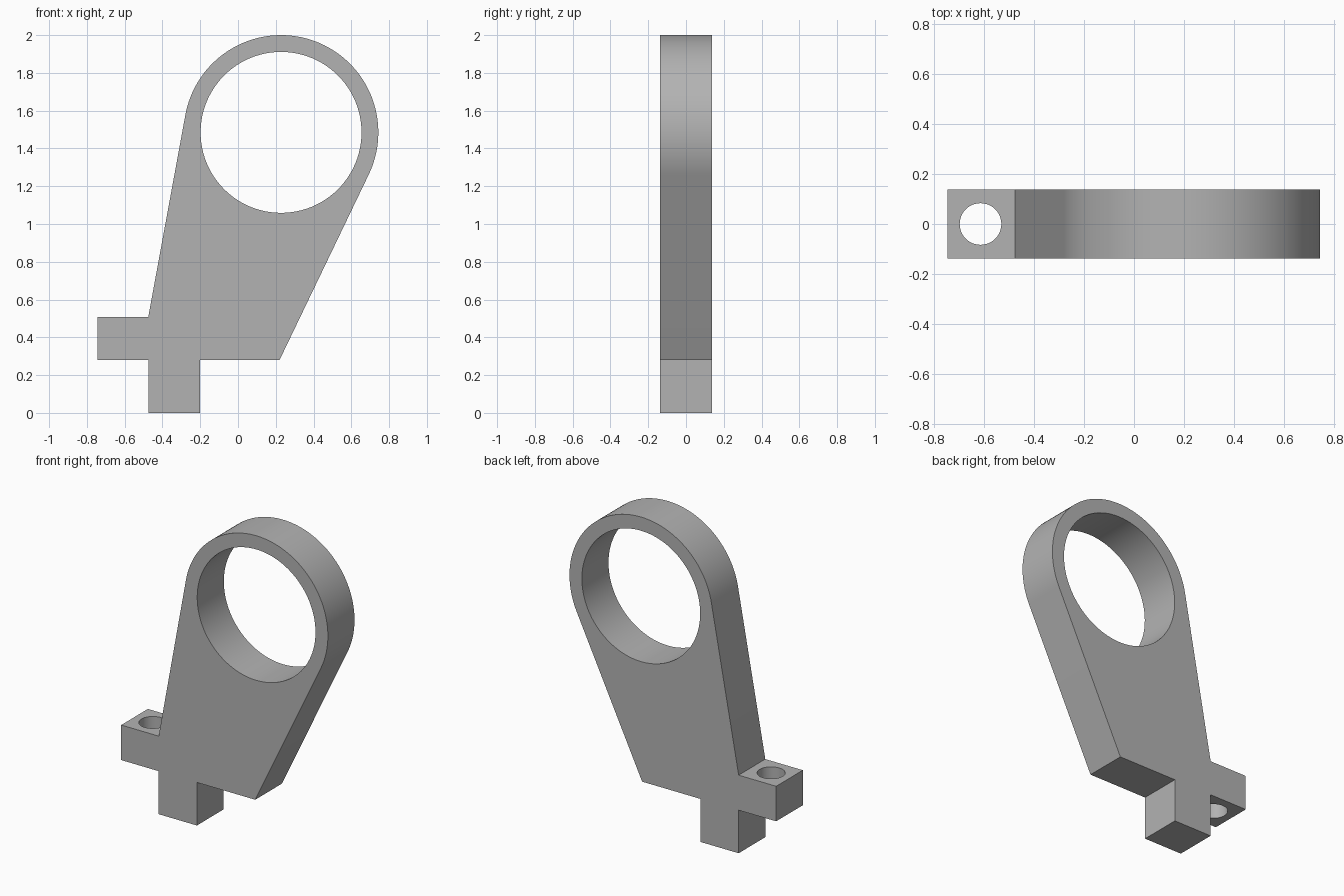
import bpy
import bmesh
from math import acos, atan2, cos, hypot, pi, radians, sin

if "Cube" in bpy.data.objects:
    bpy.data.objects.remove(bpy.data.objects["Cube"], do_unlink=True)

HALF = 0.137                       # half thickness of the plate
CX, CZ, R, BORE = 0.228, 1.485, 0.515, 0.426
STEPS = 72

grey = bpy.data.materials.new("plain grey")
grey.use_nodes = True
grey.diffuse_color = (0.45, 0.45, 0.45, 1)
grey.node_tree.nodes["Principled BSDF"].inputs["Base Color"].default_value = grey.diffuse_color


def tangent_angle(x, z, side):
    """Angle on the ring where a straight edge from (x, z) touches it."""
    dx, dz = x - CX, z - CZ
    return atan2(dz, dx) % (2 * pi) + side * acos(R / hypot(dx, dz))


def cutter(name, location, radius, depth, rotation=(0, 0, 0)):
    bpy.ops.mesh.primitive_cylinder_add(vertices=96, radius=radius, depth=depth,
                                        location=location, rotation=rotation)
    obj = bpy.context.object
    obj.name = name
    obj.data.materials.append(grey)
    obj.hide_render = True
    obj.hide_set(True)
    return obj


# Outline: foot, side lug, tapered arm and rounded head
lug_corner, heel = (-0.475, 0.508), (0.22, 0.28)
start = tangent_angle(*heel, 1) - 2 * pi
end = tangent_angle(*lug_corner, -1)
arc = [start + (end - start) * i / STEPS for i in range(STEPS + 1)]
outline = [(-0.475, 0.28), (-0.475, 0), (-0.2, 0), (-0.2, 0.28), heel]
outline += [(CX + R * cos(a), CZ + R * sin(a)) for a in arc]
outline += [lug_corner, (-0.745, 0.508), (-0.745, 0.28)]

bm = bmesh.new()
face = bm.faces.new([bm.verts.new((x, -HALF, z)) for x, z in outline])
extruded = bmesh.ops.extrude_face_region(bm, geom=[face])["geom"]
bmesh.ops.translate(bm, vec=(0, 2 * HALF, 0),
                    verts=[v for v in extruded if isinstance(v, bmesh.types.BMVert)])
bmesh.ops.recalc_face_normals(bm, faces=bm.faces)
mesh = bpy.data.meshes.new("ring_bracket")
bm.to_mesh(mesh)
bm.free()
mesh.materials.append(grey)
bracket = bpy.data.objects.new("ring_bracket", mesh)
bpy.context.collection.objects.link(bracket)

# Large bore through the head, small vertical hole through the lug
cutters = [cutter("head_bore_cutter", (CX, 0, CZ), BORE, 1, (pi / 2, 0, 0)),
           cutter("lug_hole_cutter", (-0.613, 0, 0.39), 0.083, 0.5)]
bpy.ops.object.select_all(action="DESELECT")
bracket.select_set(True)
bpy.context.view_layer.objects.active = bracket
for tool in cutters:
    cut = bracket.modifiers.new(tool.name, "BOOLEAN")
    cut.operation, cut.solver, cut.object = "DIFFERENCE", "EXACT", tool
    bpy.ops.object.modifier_apply(modifier=cut.name)
    bpy.data.objects.remove(tool, do_unlink=True)

bpy.ops.object.shade_smooth_by_angle(angle=radians(25))
